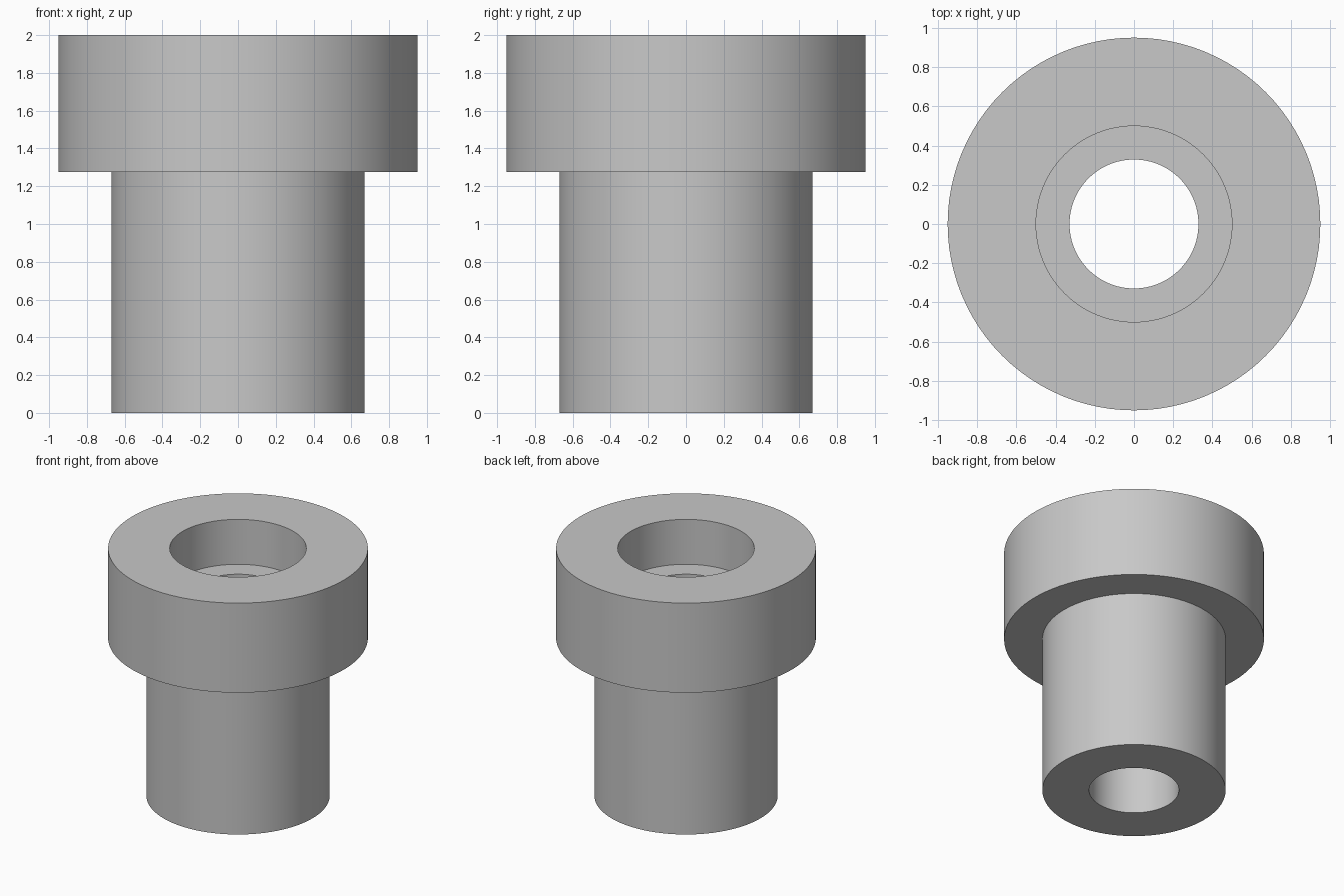
import bpy
import bmesh
import math

if "Cube" in bpy.data.objects:
    bpy.data.objects.remove(bpy.data.objects["Cube"], do_unlink=True)

# Main dimensions
HEAD_R, SHANK_R = 0.951, 0.671
RECESS_R, BORE_R = 0.5, 0.329
TOP, RECESS_Z, SHOULDER_Z = 2.0, 1.637, 1.276
SEGMENTS = 96

# Plain grey finish
grey = bpy.data.materials.new("light_grey")
grey.use_nodes = True
colour = (0.58, 0.58, 0.58, 1)
grey.diffuse_color = colour
grey.node_tree.nodes["Principled BSDF"].inputs["Base Color"].default_value = colour

# Closed wall section: shank, shoulder, head, recess, through bore
profile = [
    (BORE_R, 0), (SHANK_R, 0),
    (SHANK_R, SHOULDER_Z), (HEAD_R, SHOULDER_Z),
    (HEAD_R, TOP), (RECESS_R, TOP),
    (RECESS_R, RECESS_Z), (BORE_R, RECESS_Z),
]

# Turn the section around the vertical axis
bm = bmesh.new()
verts = [bm.verts.new((r, 0, z)) for r, z in profile]
edges = [bm.edges.new((a, b)) for a, b in zip(verts, verts[1:] + verts[:1])]
bmesh.ops.spin(bm, geom=verts + edges, cent=(0, 0, 0), axis=(0, 0, 1),
               angle=math.tau, steps=SEGMENTS, use_merge=False)
bmesh.ops.remove_doubles(bm, verts=bm.verts, dist=0.0001)
bmesh.ops.recalc_face_normals(bm, faces=bm.faces)

mesh = bpy.data.meshes.new("flanged_bushing")
bm.to_mesh(mesh)
bm.free()
mesh.materials.append(grey)
bushing = bpy.data.objects.new("flanged_bushing", mesh)
bpy.context.collection.objects.link(bushing)

# Smooth round walls with crisp rims
bpy.ops.object.select_all(action="DESELECT")
bushing.select_set(True)
bpy.context.view_layer.objects.active = bushing
bpy.ops.object.shade_smooth_by_angle(angle=math.radians(30))
